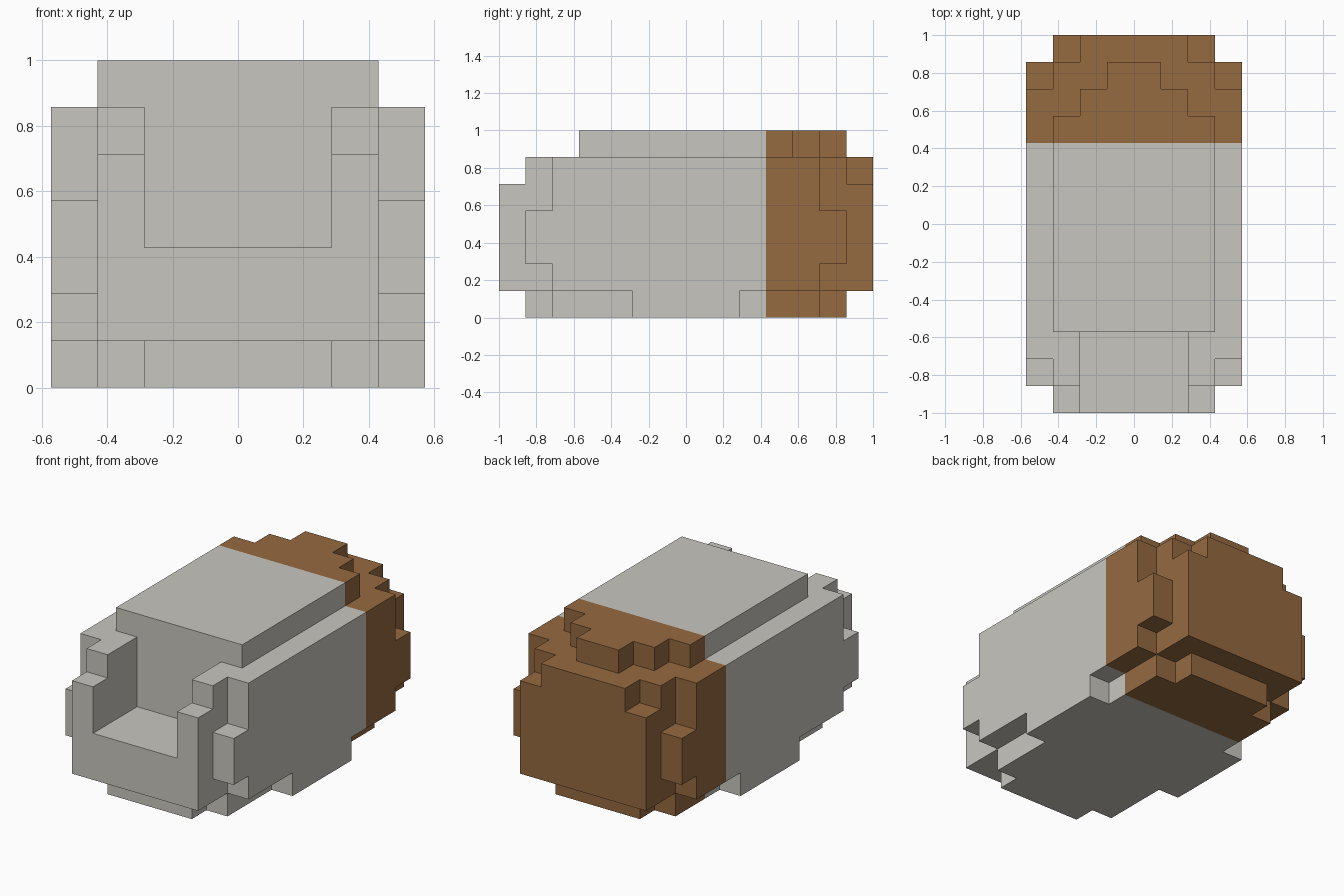
import bpy
import bmesh
from mathutils import Vector

cube = bpy.data.objects.get("Cube")
if cube:
    bpy.data.objects.remove(cube, do_unlink=True)

U = 1 / 7          # edge of one block
SEAM = 3           # block row where the rear colour starts


def make_material(name, rgb):
    mat = bpy.data.materials.new(name)
    mat.use_nodes = True
    color = (*rgb, 1.0)
    mat.diffuse_color = color
    mat.node_tree.nodes["Principled BSDF"].inputs["Base Color"].default_value = color
    return mat


# Stepped layers: (bottom, top, [(half width, half length), ...])
LAYERS = [
    (0, 1, [(4, 2), (3, 5), (2, 6)]),      # underside
    (1, 2, [(4, 5), (3, 7)]),              # lower sides
    (2, 4, [(4, 6), (3, 7)]),              # bulging middle
    (4, 5, [(4, 5), (3, 7)]),              # upper sides
    (5, 6, [(4, 5), (3, 6), (2, 7)]),      # shoulder
    (6, 7, [(3, 4), (2, 5), (1, 6)]),      # crown
]


def in_front_opening(x, y, z):
    return -2 <= x < 2 and y < -4 and z >= 3


def block_set():
    blocks = set()
    for z0, z1, steps in LAYERS:
        for w, l in steps:
            front = -4 if z0 == 6 else -l   # the crown has a flat front
            blocks |= {(x, y, z) for x in range(-w, w)
                       for y in range(front, l) for z in range(z0, z1)
                       if not in_front_opening(x, y, z)}
    return blocks


def build_skin(name, part, solid, mat):
    """Outer faces of the part's blocks, merged into large flat faces."""
    bm = bmesh.new()
    for block in part:
        for axis in range(3):
            for side in (0, 1):
                near = list(block)
                near[axis] += 2 * side - 1
                if tuple(near) in solid:
                    continue
                a, b = Vector(), Vector()
                a[(axis + 1) % 3] = 1
                b[(axis + 2) % 3] = 1
                corner = Vector(block)
                corner[axis] += side
                ring = [corner, corner + a, corner + a + b, corner + b]
                if not side:
                    ring.reverse()
                bm.faces.new([bm.verts.new(p * U) for p in ring])
    bmesh.ops.remove_doubles(bm, verts=bm.verts[:], dist=U / 100)
    bmesh.ops.dissolve_limit(bm, angle_limit=0.01, verts=bm.verts[:], edges=bm.edges[:])
    mesh = bpy.data.meshes.new(name)
    bm.to_mesh(mesh)
    bm.free()
    mesh.materials.append(mat)
    obj = bpy.data.objects.new(name, mesh)
    bpy.context.collection.objects.link(obj)
    return obj


grey = make_material("warm_grey", (0.584, 0.565, 0.521))
brown = make_material("brown", (0.301, 0.144, 0.051))

solid = block_set()

# Main shell with the front opening, and the brown rear
build_skin("main_body", [b for b in solid if b[1] < SEAM], solid, grey)
build_skin("rear_body", [b for b in solid if b[1] >= SEAM], solid, brown)
